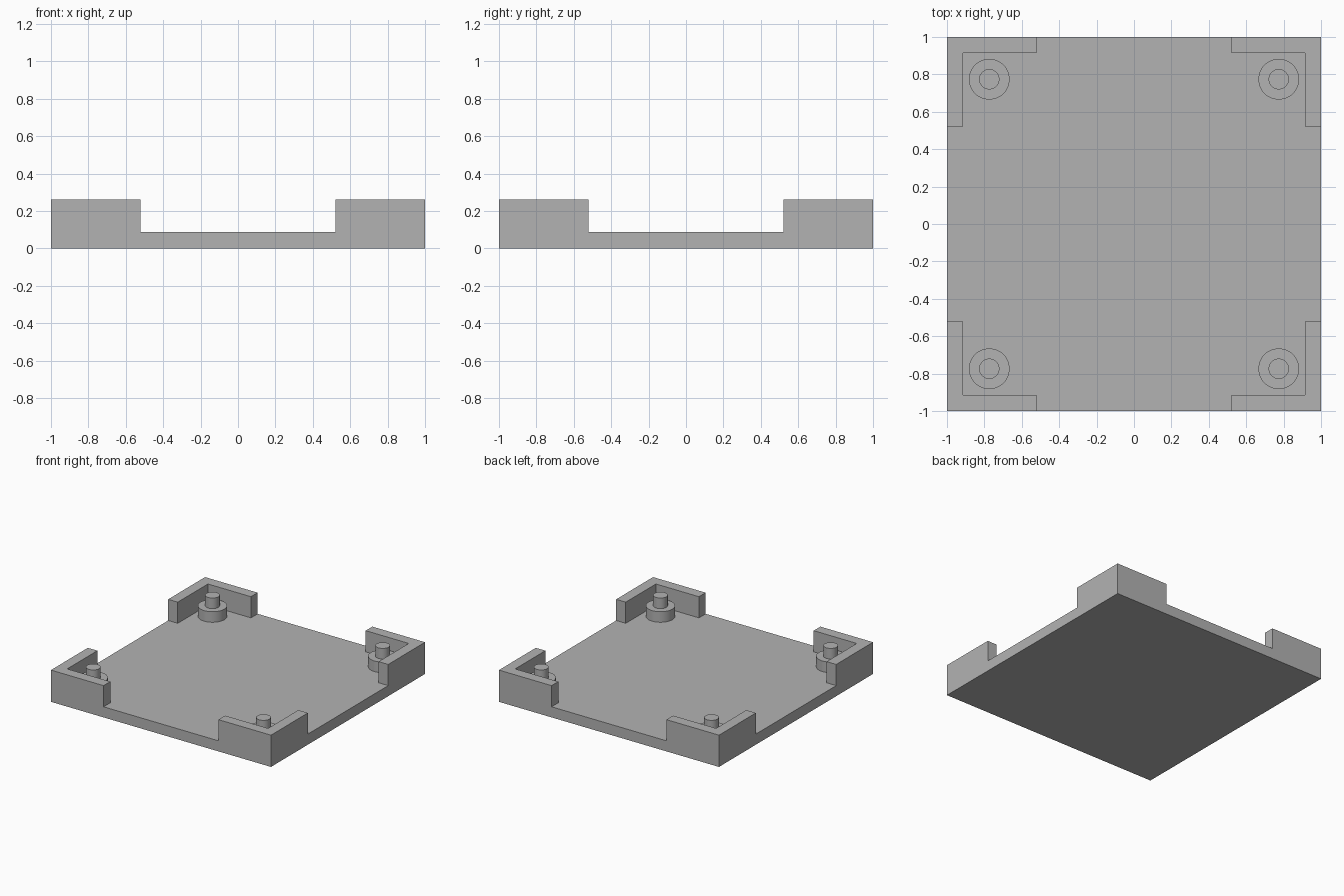
import bpy
import bmesh
import math

if "Cube" in bpy.data.objects:
    bpy.data.objects.remove(bpy.data.objects["Cube"], do_unlink=True)

UNIT = 2 / 46            # module: the tray is 46 modules wide
HALF = 23 * UNIT
STEP = 2 * UNIT          # plate height, wall thickness, boss and pin height
ARM = 11 * UNIT          # length of each corner wall arm
POST = 17.8 * UNIT       # post centre distance from the middle

grey = bpy.data.materials.new("plain grey")
grey.use_nodes = True
colour = (0.45, 0.45, 0.45, 1)
grey.diffuse_color = colour
grey.node_tree.nodes["Principled BSDF"].inputs["Base Color"].default_value = colour


def add_object(name, bm):
    bmesh.ops.recalc_face_normals(bm, faces=bm.faces[:])
    mesh = bpy.data.meshes.new(name)
    bm.to_mesh(mesh)
    bm.free()
    mesh.materials.append(grey)
    obj = bpy.data.objects.new(name, mesh)
    bpy.context.collection.objects.link(obj)
    return obj


def raise_faces(bm, faces, height):
    result = bmesh.ops.extrude_face_region(bm, geom=faces)["geom"]
    verts = [v for v in result if isinstance(v, bmesh.types.BMVert)]
    bmesh.ops.translate(bm, verts=verts, vec=(0, 0, height))
    return [f for f in result if isinstance(f, bmesh.types.BMFace)]


# Base plate with L-shaped corner walls, raised from one cell grid
bm = bmesh.new()
cuts = [-HALF, STEP - HALF, ARM - HALF, HALF - ARM, HALF - STEP, HALF]
grid = [[bm.verts.new((x, y, 0)) for x in cuts] for y in cuts]
for j in range(5):
    for i in range(5):
        bm.faces.new((grid[j][i], grid[j][i + 1], grid[j + 1][i + 1], grid[j + 1][i]))
bottom = bm.faces[:]
top = raise_faces(bm, bottom, STEP)
# Extruding an open sheet removes its source faces, so close the underside
open_edges = [e for e in bm.edges if e.is_boundary]
if open_edges:
    bmesh.ops.contextual_create(bm, geom=open_edges)
walls = []
for f in top:
    c = f.calc_center_median()
    near, far = sorted((abs(c.x), abs(c.y)))
    if far > HALF - STEP and near > HALF - ARM:
        walls.append(f)
raise_faces(bm, walls, 2 * STEP)
bmesh.ops.dissolve_limit(bm, angle_limit=math.radians(1),
                         verts=bm.verts[:], edges=bm.edges[:])
add_object("tray_body", bm)


# Stepped mounting post: a wide boss carrying a narrow pin
def add_post(name, x, y):
    bm = bmesh.new()
    rim = bmesh.ops.create_circle(bm, cap_ends=True, segments=48, radius=2.5 * UNIT)
    bmesh.ops.translate(bm, verts=rim["verts"], vec=(0, 0, STEP))
    boss_top = raise_faces(bm, bm.faces[:], STEP)
    bmesh.ops.inset_region(bm, faces=boss_top, thickness=1.25 * UNIT,
                           use_even_offset=True)
    raise_faces(bm, boss_top, STEP)
    post = add_object(name, bm)
    post.location = (x, y, 0)
    bpy.ops.object.select_all(action="DESELECT")
    post.select_set(True)
    bpy.context.view_layer.objects.active = post
    bpy.ops.object.shade_smooth_by_angle(angle=math.radians(30))


for side, sx in (("left", 1), ("right", -1)):
    for end, sy in (("front", -1), ("back", 1)):
        add_post(f"post_{end}_{side}", sx * POST, sy * POST)
